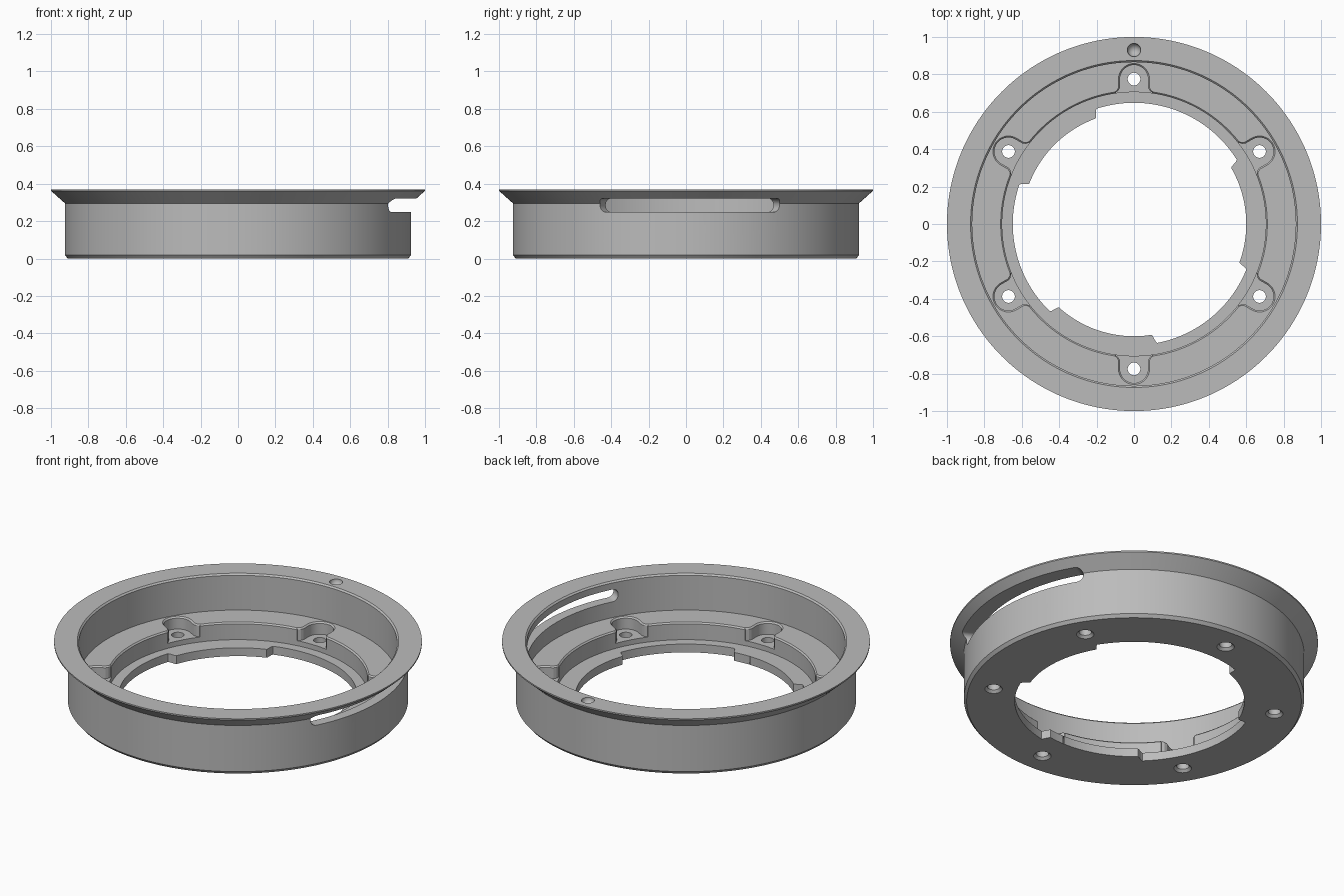
import bpy, bmesh
from math import sin, cos, pi, radians, sqrt
from mathutils import Matrix

cube = bpy.data.objects.get("Cube")
if cube:
    bpy.data.objects.remove(cube, do_unlink=True)

grey = bpy.data.materials.new("satin grey")
grey.use_nodes = True
grey.diffuse_color = (0.5, 0.5, 0.5, 1)
grey.node_tree.nodes["Principled BSDF"].inputs["Base Color"].default_value = (0.5, 0.5, 0.5, 1)


def loft(name, loops, ring=False, turn=0):
    """Skin matching closed loops; cap the ends, or join last to first for a ring."""
    bm = bmesh.new()
    rows = [[bm.verts.new(p) for p in loop] for loop in loops]
    n = len(rows[0])
    pairs = list(zip(rows, rows[1:])) + ([(rows[-1], rows[0])] if ring else [])
    for a, b in pairs:
        for i in range(n):
            j = (i + 1) % n
            bm.faces.new((a[i], a[j], b[j], b[i]))
    if not ring:
        bm.faces.new(rows[0][::-1])
        bm.faces.new(rows[-1])
    bmesh.ops.recalc_face_normals(bm, faces=bm.faces)
    bm.transform(Matrix.Rotation(turn, 4, 'Z'))
    mesh = bpy.data.meshes.new(name)
    bm.to_mesh(mesh)
    bm.free()
    mesh.materials.append(grey)
    obj = bpy.data.objects.new(name, mesh)
    bpy.context.collection.objects.link(obj)
    return obj


def circle(r, z, cx=0, n=32):
    return [(cx + r * cos(2 * pi * i / n), r * sin(2 * pi * i / n), z) for i in range(n)]


# Flared ring body, turned from one cross-section (radius, height)
section = [(0.55, 0), (0.91, 0), (0.925, 0.018), (0.925, 0.295), (1, 0.362), (1, 0.37),
           (0.874, 0.37), (0.865, 0.361), (0.865, 0.153), (0.713, 0.153), (0.705, 0.145),
           (0.705, 0.05), (0.55, 0.05)]
body = loft("flared_ring", [circle(r, z, n=192) for r, z in section], ring=True)
cutters = []


# Central opening with three inward tabs
def opening_radius(deg):
    r = 0.648
    for start, end in ((109, 160), (227, 280), (339, 391)):
        for a in (deg, deg + 360):
            inside = min(a - start, end - a)
            t = max(0, min(1, inside / 2 + 0.5))
            r -= 0.048 * t * t * (3 - 2 * t)
    return r


def opening(z):
    return [(opening_radius(a / 2) * cos(radians(a / 2)),
             opening_radius(a / 2) * sin(radians(a / 2)), z) for a in range(720)]


cutters.append(loft("opening_cutter", [opening(-0.1), opening(0.2)]))


# Screw pockets opening towards the centre, with chamfered tops
def pocket(w, z):
    side = [(0.66, w + 0.022), (0.704, w + 0.022), (0.714, w + 0.008), (0.73, w)]
    arc = [(0.775 + w * cos(radians(a)), w * sin(radians(a))) for a in range(-90, 91, 10)]
    pts = [(u, -v) for u, v in side] + arc + side[::-1]
    return [(u, v, z) for u, v in pts]


for k in range(6):
    turn = radians(30 + 60 * k)
    cutters.append(loft("pocket_cutter", [pocket(0.075, 0.08), pocket(0.075, 0.145),
                                          pocket(0.083, 0.153), pocket(0.083, 0.2)], turn=turn))
    # Screw hole, countersunk underneath
    hole = [(0.068, -0.02), (0.048, 0), (0.034, 0.014), (0.034, 0.12)]
    cutters.append(loft("screw_hole_cutter", [circle(r, z, 0.775) for r, z in hole], turn=turn))

# Round-ended slot through the left wall and the foot of the flare
start, end, mid, half = -29.8, 32.7, 0.285, 0.037
cap = 2.3
angles = [start + cap * (1 - cos(radians(t))) for t in range(10, 91, 10)]
angles += [start + cap + (end - start - 2 * cap) * i / 40 for i in range(1, 40)]
angles += [end - cap * (1 - cos(radians(t))) for t in range(90, 9, -10)]
slot = []
for a in angles:
    d = max(0, 1 - min(a - start, end - a) / cap)
    h = half * sqrt(1 - d * d)
    c, s = cos(radians(a)), sin(radians(a))
    slot.append([(r * c, r * s, mid + z)
                 for r, z in ((0.82, -h), (0.82, h), (1.05, h), (1.05, -h))])
cutters.append(loft("slot_cutter", slot))

# Round dimple in the rim at the back
dimple = [(0.036 * sin(radians(t)), 0.37 - 0.036 * cos(radians(t))) for t in range(5, 180, 10)]
cutters.append(loft("dimple_cutter", [circle(r, z, 0.93) for r, z in dimple], turn=pi / 2))

# Cut everything out of the body
bpy.context.view_layer.objects.active = body
for cutter in cutters:
    cutter.hide_render = True
    mod = body.modifiers.new(cutter.name, 'BOOLEAN')
    mod.operation = 'DIFFERENCE'
    mod.solver = 'EXACT'
    mod.object = cutter
    bpy.ops.object.modifier_apply(modifier=mod.name)
    bpy.data.objects.remove(cutter, do_unlink=True)

bpy.ops.object.select_all(action='DESELECT')
body.select_set(True)
bpy.ops.object.shade_smooth_by_angle(angle=radians(25))
